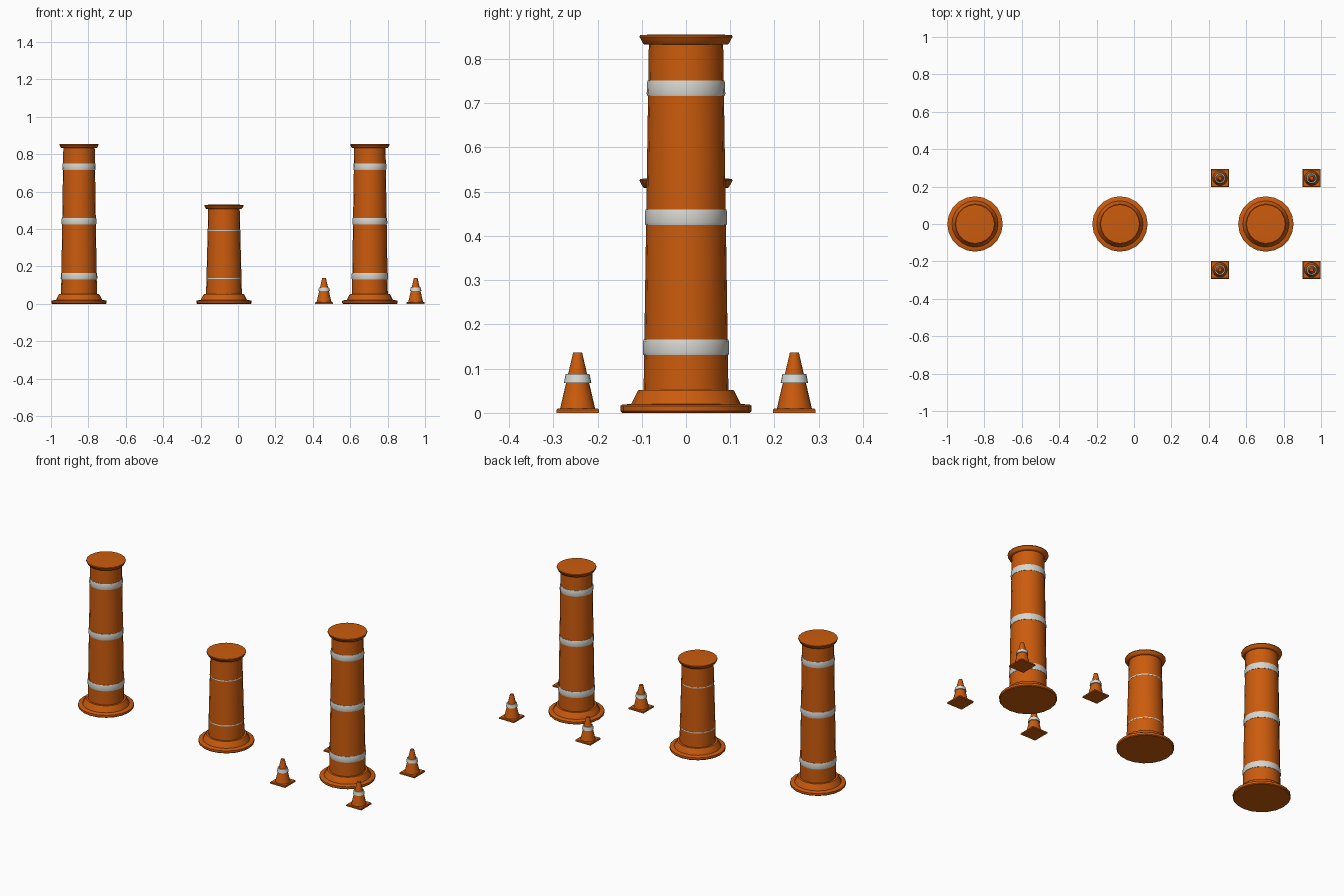
import bpy, bmesh, math
from mathutils import Matrix

cube = bpy.data.objects.get("Cube")
if cube:
    bpy.data.objects.remove(cube, do_unlink=True)


def material(name, color):
    m = bpy.data.materials.new(name)
    m.use_nodes = True
    m.diffuse_color = (*color, 1)
    bsdf = m.node_tree.nodes["Principled BSDF"]
    bsdf.inputs["Base Color"].default_value = (*color, 1)
    bsdf.inputs["Roughness"].default_value = 0.6
    return m


ORANGE = material("safety_orange", (0.60, 0.105, 0.004))
WHITE = material("reflective_white", (0.68, 0.68, 0.64))


def finish(name, bm, mat, loc):
    bmesh.ops.recalc_face_normals(bm, faces=bm.faces)
    mesh = bpy.data.meshes.new(name)
    bm.to_mesh(mesh)
    bm.free()
    mesh.materials.append(mat)
    obj = bpy.data.objects.new(name, mesh)
    obj.location = loc
    bpy.context.collection.objects.link(obj)
    bpy.ops.object.select_all(action='DESELECT')
    obj.select_set(True)
    bpy.context.view_layer.objects.active = obj
    bpy.ops.object.shade_smooth_by_angle(angle=math.radians(35))
    return obj


def lathe(name, profile, mat, loc, sides=20, closed=False):
    """Revolve (radius, height) points; ends are capped, or joined in a ring if closed."""
    bm = bmesh.new()
    rings = [[bm.verts.new((r * math.cos(math.tau * i / sides),
                            r * math.sin(math.tau * i / sides), z))
              for i in range(sides)] for r, z in profile]
    pairs = list(zip(rings, rings[1:]))
    if closed:
        pairs.append((rings[-1], rings[0]))
    else:
        bm.faces.new(rings[0])
        bm.faces.new(rings[-1])
    for a, b in pairs:
        for i in range(sides):
            j = (i + 1) % sides
            bm.faces.new((a[i], a[j], b[j], b[i]))
    return finish(name, bm, mat, loc)


def channelizer(name, x, height, band_heights, band_size, bulge):
    loc = (x, 0, 0)
    neck = height - 0.022
    r_low, r_high = 0.096, 0.084

    def radius(z):
        return r_low + (r_high - r_low) * (z - 0.05) / (neck - 0.05)

    # Weighted foot
    lathe(name + "_base", [(0.144, 0), (0.148, 0.004), (0.148, 0.016), (0.144, 0.019),
                           (0.124, 0.02), (0.11, 0.048), (0.107, 0.052)], ORANGE, loc)
    # Tapered tube
    lathe(name + "_body", [(r_low, 0.045), (r_high, neck + 0.002)], ORANGE, loc)
    # Flared lid
    lathe(name + "_cap", [(0.094, neck), (0.097, neck + 0.002), (0.105, height - 0.005),
                          (0.104, height - 0.001), (0.085, height)], ORANGE, loc)
    # Reflective sleeves
    for n, z in enumerate(band_heights, 1):
        top = z + band_size
        edge = band_size * 0.15
        lathe(f"{name}_band_{n}",
              [(radius(z) - 0.004, z), (radius(z) + bulge * 0.5, z),
               (radius(z) + bulge, z + edge), (radius(top) + bulge, top - edge),
               (radius(top) + bulge * 0.5, top), (radius(top) - 0.004, top)],
              WHITE, loc, closed=True)


def small_cone(name, x, y):
    loc = (x, y, 0)
    # Square foot with a bevelled rim
    bm = bmesh.new()
    bmesh.ops.create_cube(bm, size=1, matrix=Matrix.Translation((0, 0, 0.005))
                          @ Matrix.Diagonal((0.096, 0.096, 0.01, 1)))
    bmesh.ops.bevel(bm, geom=[e for e in bm.edges if all(v.co.z > 0.009 for v in e.verts)],
                    offset=0.003, segments=1, affect='EDGES')
    finish(name + "_base", bm, ORANGE, loc)
    # Cone and its white collar
    lathe(name + "_body", [(0.04, 0.008), (0.01, 0.137)], ORANGE, loc)
    lathe(name + "_band", [(0.022, 0.068), (0.031, 0.068), (0.027, 0.088), (0.018, 0.088)],
          WHITE, loc, closed=True)


channelizer("right_post", -0.85, 0.855, (0.131, 0.425, 0.716), 0.035, 0.003)
channelizer("middle_post", -0.075, 0.53, (0.132, 0.39), 0.006, 0.001)
channelizer("left_post", 0.705, 0.855, (0.131, 0.425, 0.716), 0.035, 0.003)

for side, x in (("right", 0.46), ("left", 0.95)):
    for end, y in (("front", -0.245), ("back", 0.245)):
        small_cone(f"{end}_{side}_cone", x, y)
